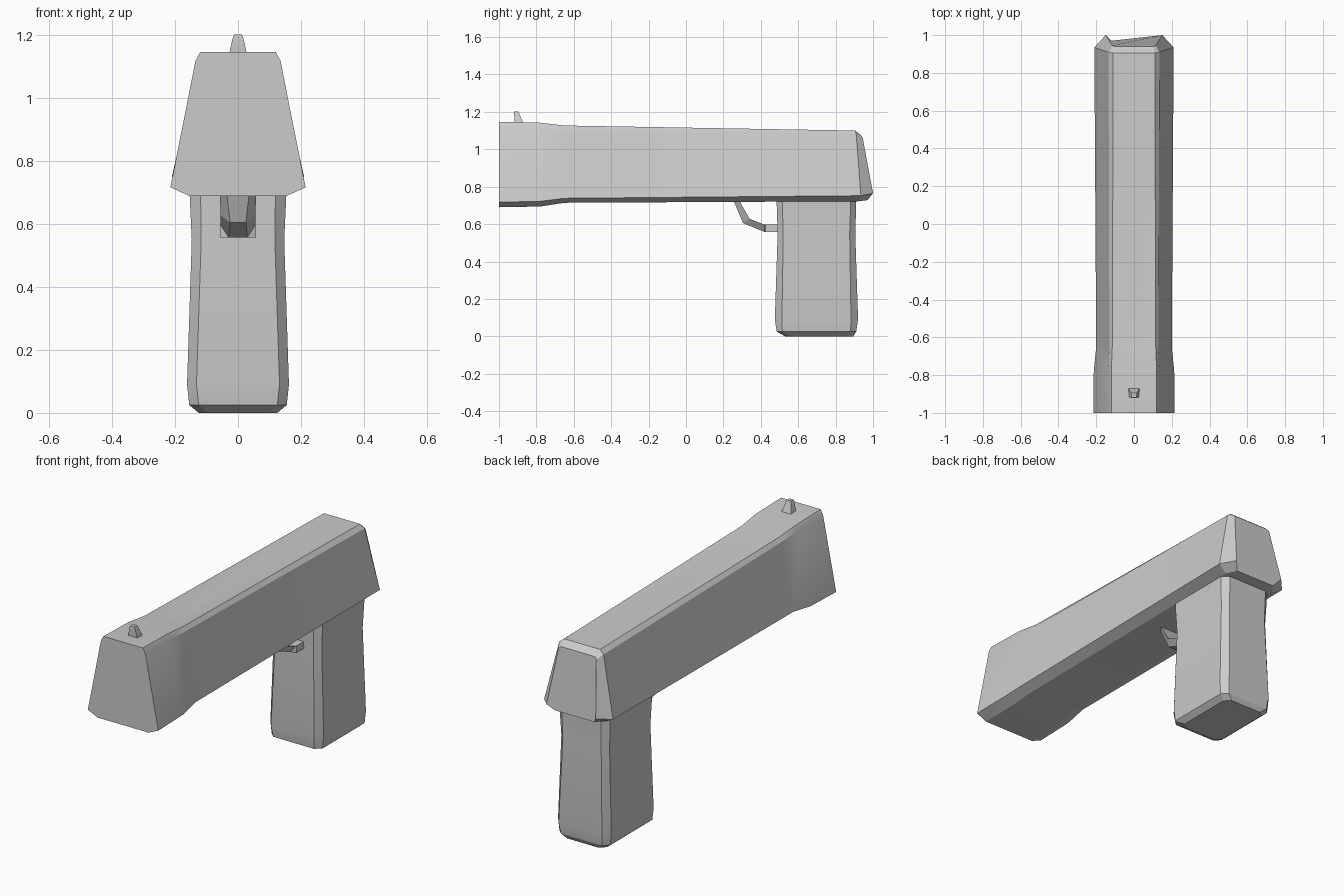
import bpy, bmesh, math

if "Cube" in bpy.data.objects:
    bpy.data.objects.remove(bpy.data.objects["Cube"])


def loft(name, rings, dip=None, angle=20):
    """Skin a list of equal-length point rings and cap both ends."""
    bm = bmesh.new()
    loops = [[bm.verts.new(p) for p in ring] for ring in rings]
    for a, b in zip(loops, loops[1:]):
        n = len(a)
        for i in range(n):
            j = (i + 1) % n
            bm.faces.new((a[i], a[j], b[j], b[i]))
    bm.faces.new(loops[0])
    bm.faces.new(loops[-1])
    bmesh.ops.recalc_face_normals(bm, faces=bm.faces)
    if dip:
        # shallow dip in the widest upward-facing panel
        bm.normal_update()
        top = max((f for f in bm.faces if f.normal.z > 0.95 and f.calc_center_median().z > 1),
                  key=lambda f: f.calc_area())
        center = bmesh.ops.poke(bm, faces=[top])["verts"][0]
        center.co = dip
    mesh = bpy.data.meshes.new(name)
    bm.to_mesh(mesh)
    bm.free()
    obj = bpy.data.objects.new(name, mesh)
    bpy.context.collection.objects.link(obj)
    bpy.ops.object.select_all(action='DESELECT')
    obj.select_set(True)
    bpy.context.view_layer.objects.active = obj
    bpy.ops.object.shade_smooth_by_angle(angle=math.radians(angle))
    return obj


def mirror_ring(half):
    """Close a right-hand half profile (x, y, z) with its mirror image."""
    return half + [(-x, y, z) for x, y, z in reversed(half)]


def grip_ring(z, y0, y1, w, cx, cy):
    """Rectangle in xy with cut corners."""
    return mirror_ring([(w - cx, y0, z), (w, y0 + cy, z),
                        (w, y1 - cy, z), (w - cx, y1, z)])


# Slide: half profiles listed from underside to top
slide = [
    [(.155, -1, .69), (.215, -1, .717), (.135, -1, 1.12), (.12, -1, 1.147)],
    [(.155, -.78, .694), (.213, -.78, .722), (.135, -.78, 1.115), (.12, -.78, 1.142)],
    [(.145, -.65, .714), (.20, -.65, .738), (.13, -.65, 1.105), (.115, -.65, 1.127)],
    [(.155, .92, .722), (.21, .935, .752), (.135, .91, 1.08), (.11, .905, 1.10)],
    [(.12, .97, .728), (.15, .998, .765), (.115, .945, 1.06), (.105, .94, 1.072)],
]
slide[-1][1] = (.15, 1.0, .765)
loft("slide", [mirror_ring(s) for s in slide], dip=(0, -.45, 1.108))

# Grip
loft("grip", [grip_ring(*r) for r in (
    (0, .53, .895, .125, .03, .03),
    (.025, .485, .91, .155, .03, .03),
    (.09, .475, .92, .162, .03, .038),
    (.55, .49, .905, .147, .03, .03),
    (.70, .485, .91, .154, .035, .03),
    (.74, .485, .91, .154, .035, .03),
)])

# Trigger: narrow front edge, wider back edge
trigger = [
    [(.04, .25, .735), (.06, .28, .735)],
    [(.025, .305, .605), (.055, .34, .628)],
    [(.03, .42, .558), (.055, .42, .597)],
    [(.058, .425, .558), (.058, .425, .597)],
    [(.058, .50, .558), (.058, .50, .597)],
]
loft("trigger", [mirror_ring(s) for s in trigger])

# Front sight
loft("front_sight", [
    mirror_ring([(.03, -.915, 1.135), (.03, -.868, 1.135)]),
    mirror_ring([(.016, -.92, 1.195), (.016, -.893, 1.195)]),
    mirror_ring([(.012, -.918, 1.203), (.012, -.895, 1.203)]),
])
